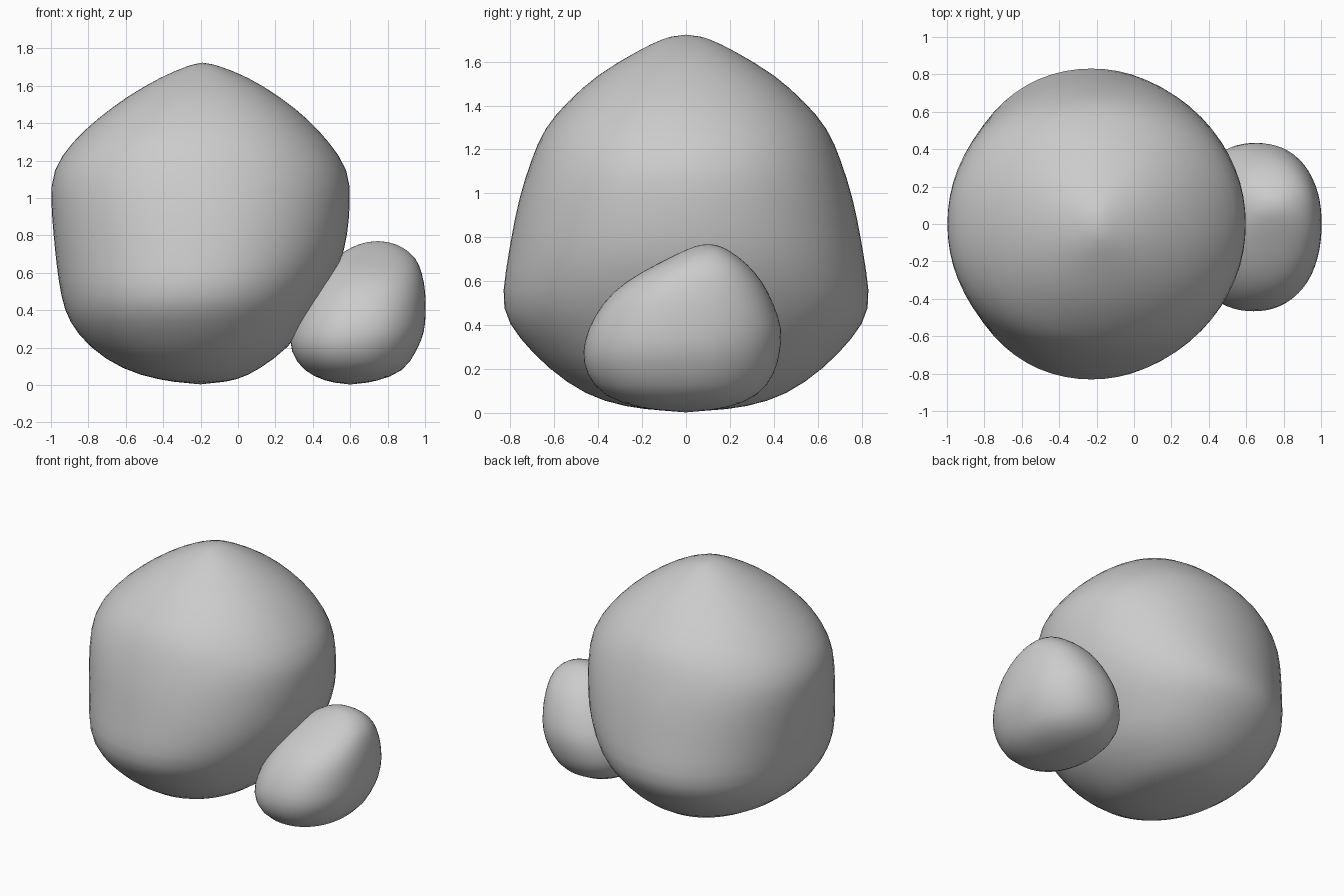
import bpy, bmesh, math


def rock(name, bottom, rings, top, power, segments=32):
    """Loft rounded cross-sections (z, x_min, x_max, y_min, y_max) between two tips."""
    bm = bmesh.new()
    loops = []
    for z, x0, x1, y0, y1 in rings:
        cx, cy, rx, ry = (x0 + x1) / 2, (y0 + y1) / 2, (x1 - x0) / 2, (y1 - y0) / 2
        loop = []
        for i in range(segments):
            a = 2 * math.pi * i / segments
            c, s = math.cos(a), math.sin(a)
            k = (abs(c) ** power + abs(s) ** power) ** (-1 / power)
            loop.append(bm.verts.new((cx + rx * k * c, cy + ry * k * s, z)))
        loops.append(loop)
    low, high = bm.verts.new(bottom), bm.verts.new(top)
    for i in range(segments):
        j = (i + 1) % segments
        bm.faces.new((low, loops[0][j], loops[0][i]))
        bm.faces.new((high, loops[-1][i], loops[-1][j]))
        for a, b in zip(loops, loops[1:]):
            bm.faces.new((a[i], a[j], b[j], b[i]))
    mesh = bpy.data.meshes.new(name)
    bm.to_mesh(mesh)
    bm.free()
    mesh.shade_smooth()
    obj = bpy.data.objects.new(name, mesh)
    bpy.context.collection.objects.link(obj)
    sub = obj.modifiers.new("Soften", "SUBSURF")
    sub.levels = sub.render_levels = 1
    return obj


# Large boulder: widest low down front to back, pointed top
rock("large_boulder", (-0.2, 0, 0.0), [
    (0.025, -0.42, 0.00, -0.28, 0.28),
    (0.08, -0.62, 0.11, -0.46, 0.46),
    (0.20, -0.80, 0.28, -0.63, 0.63),
    (0.34, -0.91, 0.37, -0.765, 0.765),
    (0.47, -0.95, 0.46, -0.85, 0.85),
    (0.65, -0.975, 0.555, -0.825, 0.825),
    (0.80, -0.99, 0.59, -0.80, 0.80),
    (0.98, -1.005, 0.605, -0.765, 0.765),
    (1.15, -1.00, 0.60, -0.71, 0.71),
    (1.30, -0.89, 0.49, -0.65, 0.65),
    (1.42, -0.76, 0.38, -0.54, 0.54),
    (1.54, -0.60, 0.23, -0.41, 0.41),
    (1.65, -0.41, 0.05, -0.22, 0.22),
    (1.71, -0.26, -0.11, -0.10, 0.10),
], (-0.19, 0, 1.725), 2.1)

# Small boulder leaning against its right side
rock("small_boulder", (0.6, 0, 0.0), [
    (0.018, 0.47, 0.74, -0.20, 0.18),
    (0.07, 0.35, 0.89, -0.38, 0.33),
    (0.18, 0.275, 0.955, -0.46, 0.41),
    (0.28, 0.28, 1.00, -0.475, 0.43),
    (0.38, 0.31, 1.005, -0.45, 0.443),
    (0.50, 0.37, 1.005, -0.385, 0.40),
    (0.60, 0.44, 0.985, -0.28, 0.35),
    (0.68, 0.51, 0.955, -0.13, 0.28),
    (0.74, 0.61, 0.88, -0.01, 0.20),
    (0.763, 0.68, 0.81, 0.05, 0.15),
], (0.75, 0.1, 0.77), 2.25)
